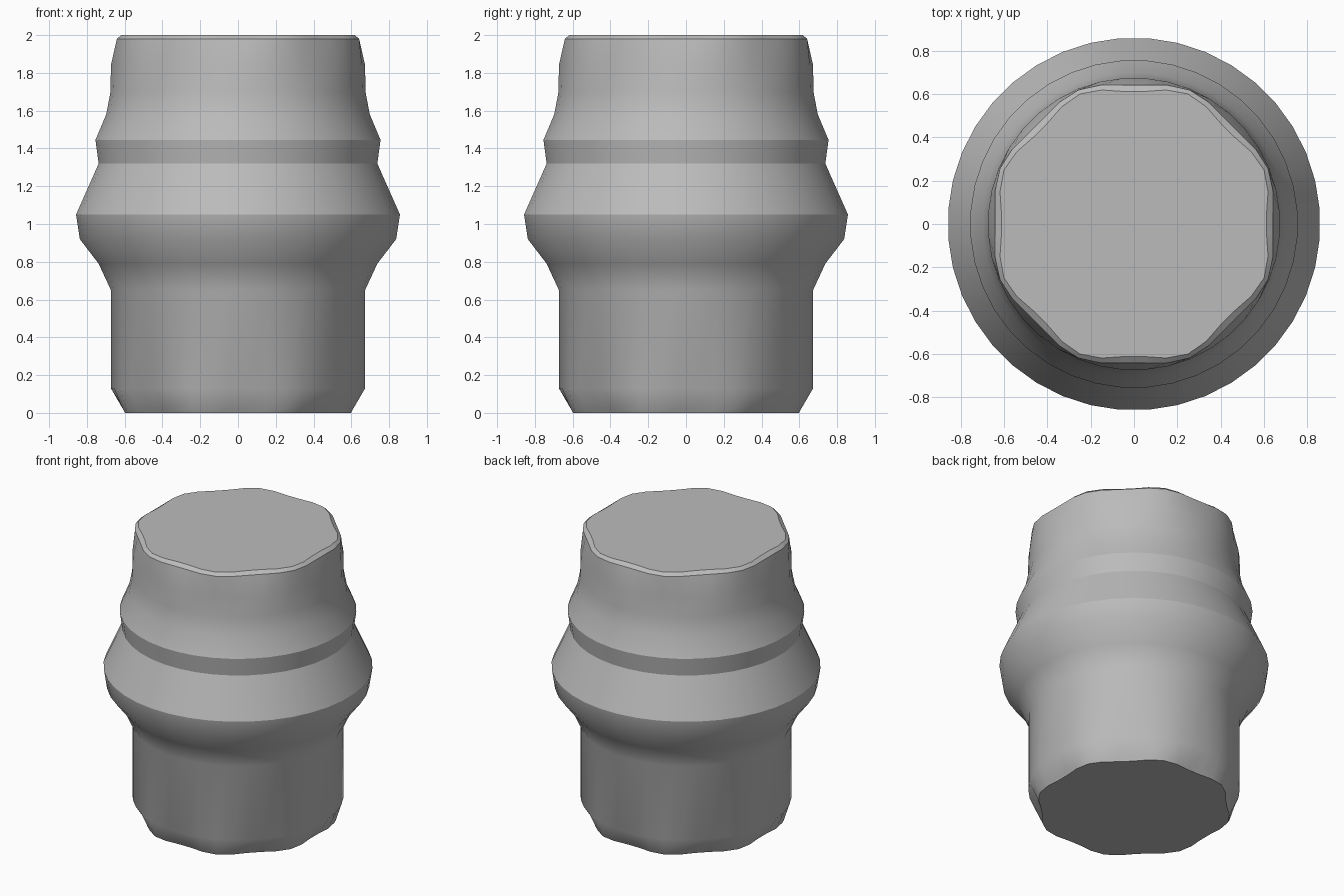
import bpy, bmesh
from math import cos, sin, radians, tau

cube = bpy.data.objects.get("Cube")
if cube:
    bpy.data.objects.remove(cube, do_unlink=True)

grey = bpy.data.materials.new("mid_grey")
grey.use_nodes = True
grey.diffuse_color = (0.5, 0.5, 0.5, 1)
grey.node_tree.nodes["Principled BSDF"].inputs["Base Color"].default_value = grey.diffuse_color

SIDES = 40


def turned_part(name, profile):
    """Turn (radius, height, ripple) rows about z; ripple flattens the rim into worn facets."""
    bm = bmesh.new()
    rings = []
    for radius, z, ripple in profile:
        ring = []
        for i in range(SIDES):
            a = tau * (i + 0.5) / SIDES
            r = radius - ripple * cos(8 * a)
            ring.append(bm.verts.new((r * cos(a), r * sin(a), z)))
        rings.append(ring)
    for low, high in zip(rings, rings[1:]):
        for i in range(SIDES):
            j = (i + 1) % SIDES
            bm.faces.new((low[i], low[j], high[j], high[i]))
    bm.faces.new(rings[0][::-1])
    bm.faces.new(rings[-1])
    mesh = bpy.data.meshes.new(name)
    bm.to_mesh(mesh)
    bm.free()
    mesh.materials.append(grey)
    obj = bpy.data.objects.new(name, mesh)
    bpy.context.collection.objects.link(obj)
    bpy.ops.object.select_all(action="DESELECT")
    obj.select_set(True)
    bpy.context.view_layer.objects.active = obj
    bpy.ops.object.shade_smooth_by_angle(angle=radians(30))
    return obj


# One turned body: chipped foot, straight stem, wide belt, collar, neck and lid
turned_part("turned_body", [
    (0.61, 0.0, 0.02),
    (0.62, 0.02, 0.02),
    (0.675, 0.13, 0),
    (0.675, 0.65, 0),
    (0.74, 0.79, 0),
    (0.84, 0.92, 0),
    (0.86, 1.05, 0),
    (0.74, 1.32, 0),
    (0.757, 1.445, 0),
    (0.70, 1.58, 0),
    (0.677, 1.70, 0),
    (0.675, 1.84, 0),
    (0.655, 1.98, 0.015),
    (0.63, 2.0, 0.02),
])
